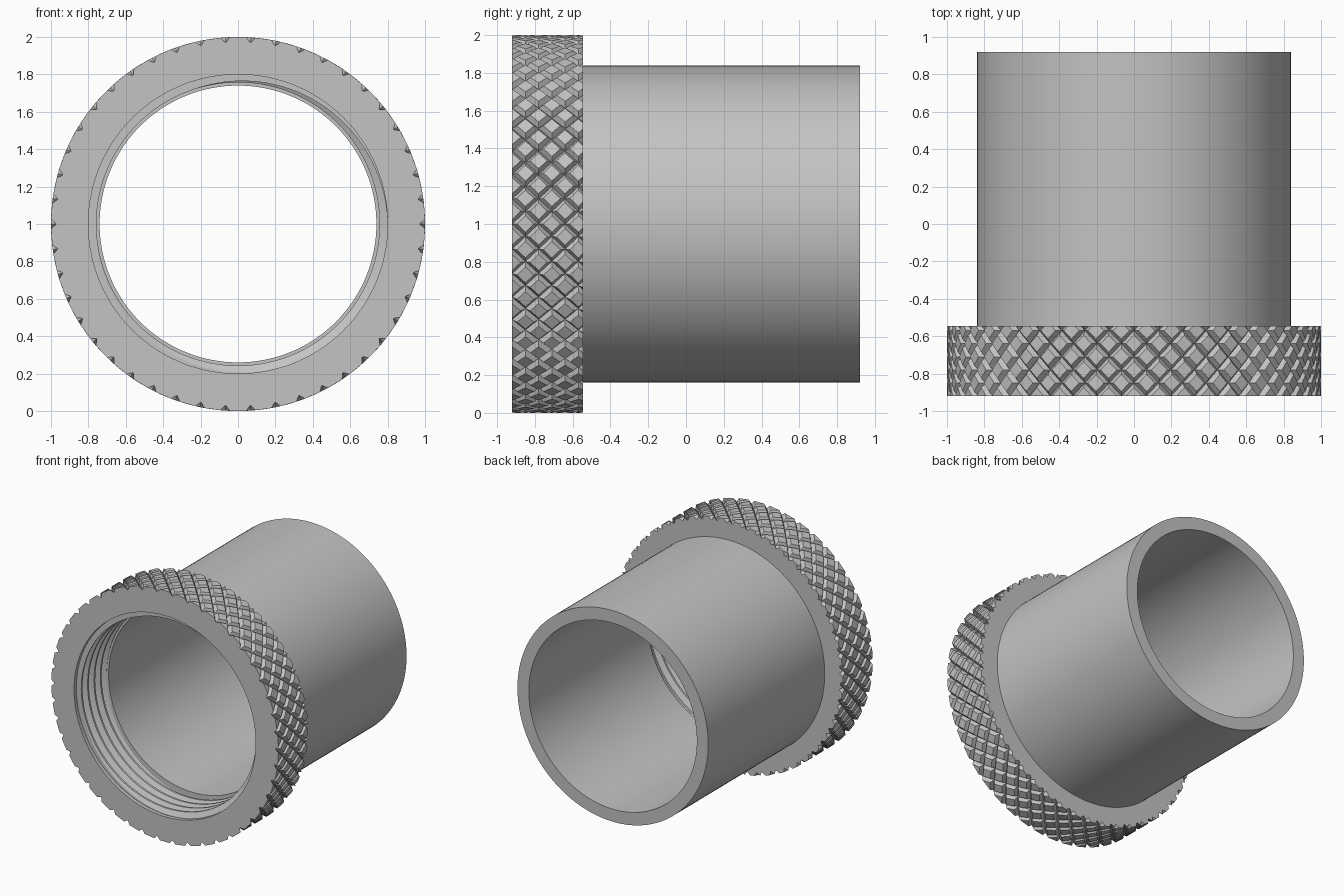
import bpy
import bmesh
from math import cos, sin, pi, hypot

if "Cube" in bpy.data.objects:
    bpy.data.objects.remove(bpy.data.objects["Cube"])

FRONT, BACK, GRIP_BACK, BORE_STEP, LIP = -0.92, 0.92, -0.545, -0.57, -0.89
BORE_R, TUBE_IN, TUBE_OUT = 0.8, 0.74, 0.84
SEGMENTS = 128

metal = bpy.data.materials.new("plain grey")
metal.use_nodes = True
GREY = (0.55, 0.55, 0.55, 1)
metal.diffuse_color = GREY
metal.node_tree.nodes["Principled BSDF"].inputs["Base Color"].default_value = GREY


def finish(bm, name, smooth):
    mesh = bpy.data.meshes.new(name)
    bm.to_mesh(mesh)
    bm.free()
    mesh.materials.append(metal)
    obj = bpy.data.objects.new(name, mesh)
    bpy.context.collection.objects.link(obj)
    if smooth:
        bpy.ops.object.select_all(action="DESELECT")
        obj.select_set(True)
        bpy.context.view_layer.objects.active = obj
        bpy.ops.object.shade_smooth_by_angle(angle=pi / 7)
    return obj


def place(angle, y, r):
    return r * cos(angle), y, 1 + r * sin(angle)


def wrapped_sheet(name, polygons, lo, hi, cap_radius, outward, smooth):
    """Clip a flat (angle, y, radius) pattern to lo..hi, roll it up, cap both ends."""
    bm = bmesh.new()
    for poly in polygons:
        bm.faces.new([bm.verts.new(p) for p in poly])
    for y, side in ((lo, -1), (hi, 1)):
        bmesh.ops.bisect_plane(bm, geom=bm.verts[:] + bm.edges[:] + bm.faces[:],
                               plane_co=(0, y, 0), plane_no=(0, side, 0),
                               clear_outer=True)
    for v in bm.verts:
        v.co = place(*v.co)
    bmesh.ops.remove_doubles(bm, verts=bm.verts[:], dist=0.0001)
    rim = [e for e in bm.edges if e.is_boundary]
    new = bmesh.ops.extrude_edge_only(bm, edges=rim)["geom"]
    for v in new:
        if isinstance(v, bmesh.types.BMVert):
            k = cap_radius / hypot(v.co.x, v.co.z - 1)
            v.co.x *= k
            v.co.z = 1 + (v.co.z - 1) * k
    bmesh.ops.recalc_face_normals(bm, faces=bm.faces[:])
    facing = 0
    for f in bm.faces:
        c = f.calc_center_median()
        facing += f.calc_area() * (f.normal.x * c.x + f.normal.z * (c.z - 1))
    if (facing > 0) != outward:
        bmesh.ops.reverse_faces(bm, faces=bm.faces[:])
    return finish(bm, name, smooth)


def lathe(name, profile):
    """Turn a closed (radius, y) profile around the main axis."""
    bm = bmesh.new()
    rings = [[bm.verts.new(place(2 * pi * k / SEGMENTS, y, r)) for r, y in profile]
             for k in range(SEGMENTS)]
    n = len(profile)
    for k, a in enumerate(rings):
        b = rings[(k + 1) % SEGMENTS]
        for i in range(n):
            j = (i + 1) % n
            bm.faces.new((a[i], a[j], b[j], b[i]))
    bmesh.ops.recalc_face_normals(bm, faces=bm.faces[:])
    return finish(bm, name, True)


# Diamond knurl: V grooves running along both diagonals
COUNT, ROW, HALF, DEPTH = 46, 0.14, 0.18, 0.028


def groove(t):
    return max(0, 1 - min(t, 1 - t) / HALF)


def knurl_polygons():
    steps = (0, HALF, 1 - HALF, 1)
    spans = list(zip(steps, steps[1:]))
    for k in range(2 * COUNT):
        for m in range(-2, 8):
            if (k + m) % 2:
                continue
            i, j = (k + m) // 2, (k - m) // 2

            def point(uv):
                u, v = uv
                drop = DEPTH * max(groove(u), groove(v))
                return ((i + u + j + v) * pi / COUNT,
                        FRONT + ROW * (i + u - j - v) / 2, 1 - drop)

            for u0, u1 in spans:
                for v0, v1 in spans:
                    quad = [(u0, v0), (u1, v0), (u1, v1), (u0, v1)]
                    cross = [n for n, q in enumerate(quad)
                             if q[0] in (0, 1) and q[1] in (0, 1)]
                    if cross:   # groove crossing: split along its crease
                        n = cross[0]
                        a, b, c, d = [point(q) for q in quad[n:] + quad[:n]]
                        yield a, b, c
                        yield a, c, d
                    else:
                        yield [point(q) for q in quad]


wrapped_sheet("knurled_grip_ring", knurl_polygons(), FRONT, GRIP_BACK,
              BORE_R, True, False)

# Internal helical thread
PITCH, CREST = 0.08, 0.757
TOOTH = ((0, BORE_R), (0.2, BORE_R), (0.5, CREST), (0.7, CREST), (1, BORE_R))


def thread_polygons():
    for turn in range(-2, 6):
        for k in range(SEGMENTS):
            for (s0, r0), (s1, r1) in zip(TOOTH, TOOTH[1:]):
                yield [(2 * pi * n / SEGMENTS,
                        LIP + PITCH * (turn + s + n / SEGMENTS), r)
                       for n, s, r in ((k, s0, r0), (k + 1, s0, r0),
                                       (k + 1, s1, r1), (k, s1, r1))]


wrapped_sheet("internal_thread", thread_polygons(), LIP, BORE_STEP,
              BORE_R + 0.01, False, True)

# Plain lip at the mouth of the bore
lathe("bore_lip", [(BORE_R, FRONT + 0.001), (BORE_R + 0.03, FRONT + 0.001),
                   (BORE_R + 0.03, LIP), (BORE_R, LIP)])

# Smooth tube, its front end forming the shoulder behind the thread
lathe("tube", [(TUBE_OUT, BORE_STEP), (TUBE_OUT, BACK),
               (TUBE_IN, BACK), (TUBE_IN, BORE_STEP)])
